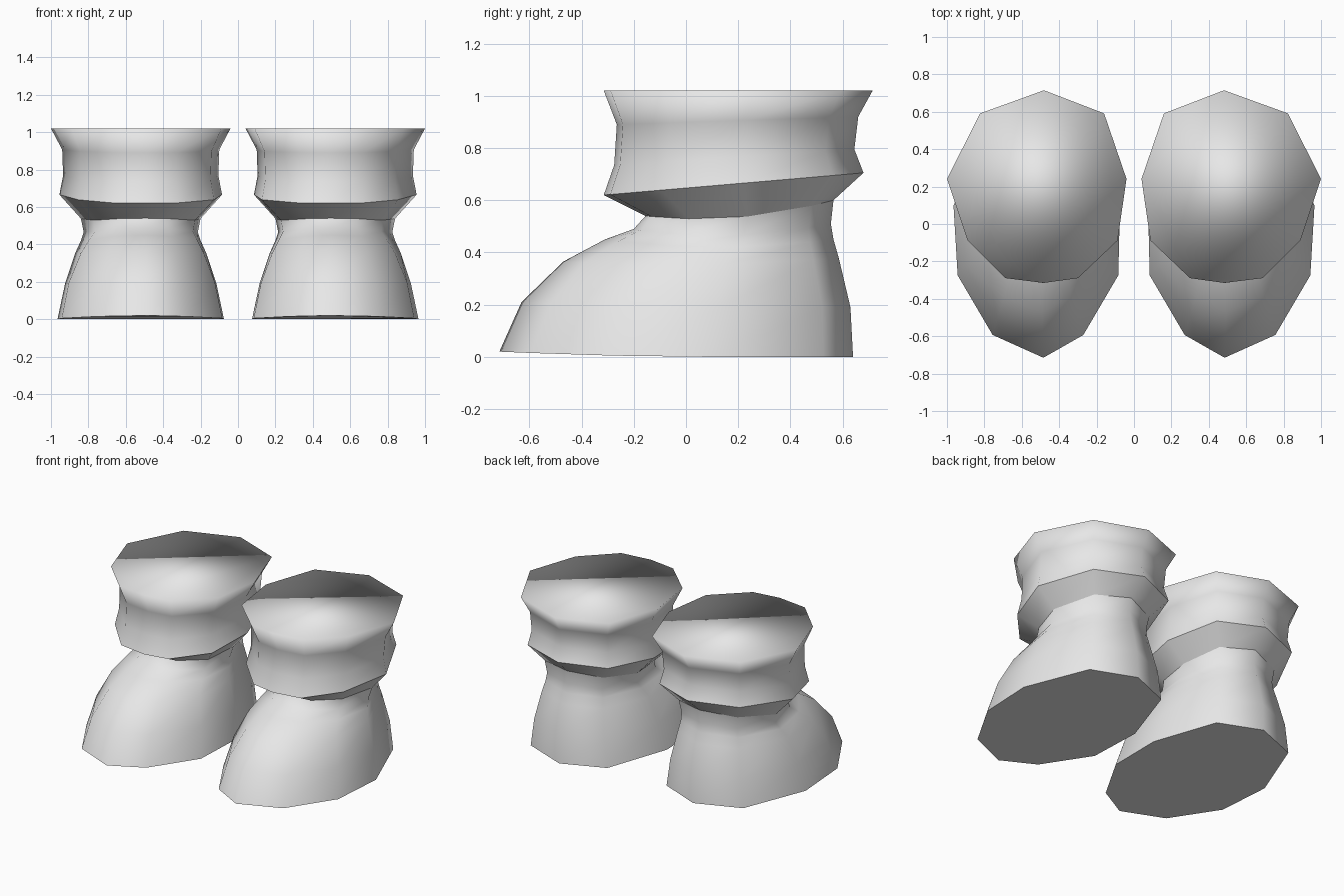
import bpy
import bmesh

cube = bpy.data.objects.get("Cube")
if cube:
    bpy.data.objects.remove(cube, do_unlink=True)

# One plain grey for everything
grey = bpy.data.materials.new("light_grey")
grey.use_nodes = True
grey.diffuse_color = (0.8, 0.8, 0.8, 1)
grey.node_tree.nodes["Principled BSDF"].inputs["Base Color"].default_value = (0.8, 0.8, 0.8, 1)

# Ten-sided outlines, unit size, from the front round the outer side
CUFF = [(-.08, -1), (.35, -.95), (.77, -.56), (1, .08), (.63, .76),
        (-.08, 1), (-.75, .76), (-1, .08), (-.9, -.56), (-.46, -.95)]
SOLE = [(-.08, -1), (.53, -.82), (.95, -.35), (1, .2), (.62, .83),
        (-.04, 1), (-.67, .83), (-1, .2), (-.98, -.35), (-.56, -.82)]

# Rings: half width, front y, front z, back y, back z, dip at the sides, sole blend
NECK = (.32, -.155, .54, .565, .60, .035, .1)
CUFF_RINGS = [
    (.48, -.315, 1.02, .715, 1.02, 0, 0),
    (.42, -.265, .89, .66, .92, 0, 0),
    (.415, -.275, .735, .645, .795, 0, 0),
    (.435, -.315, .62, .68, .705, 0, 0),
    NECK,
]
FOOT_RINGS = [
    NECK,
    (.305, -.2, .49, .555, .51, .035, .2),
    (.32, -.31, .45, .565, .45, .03, .5),
    (.35, -.47, .365, .585, .38, .02, .8),
    (.405, -.63, .21, .63, .19, .01, 1),
    (.445, -.715, .02, .64, 0, .01, 1),
]


def ring_points(ring, side):
    half, y0, z0, y1, z1, dip, blend = ring
    for (cx, cy), (sx, sy) in zip(CUFF, SOLE):
        u = cx + (sx - cx) * blend
        v = cy + (sy - cy) * blend
        t = (v + 1) / 2
        z = z0 + (z1 - z0) * t - dip * (1 - v * v)
        yield side * (.52 + half * u), y0 + (y1 - y0) * t, max(z, 0)


def loft(name, rings, side, cap, sharp):
    """Skin the rings, close one end and crease the chosen rings."""
    bm = bmesh.new()
    loops = [[bm.verts.new(p) for p in ring_points(r, side)] for r in rings]
    n = len(CUFF)
    for a, b in zip(loops, loops[1:]):
        for i in range(n):
            j = (i + 1) % n
            face = (a[j], a[i], b[i], b[j])
            bm.faces.new(face if side > 0 else face[::-1])
    end = loops[cap]
    upward = (cap == 0) == (side > 0)
    bm.faces.new(end if upward else end[::-1])
    for f in bm.faces:
        f.smooth = True
    for k in sharp:
        for i in range(n):
            bm.edges.get((loops[k][i], loops[k][(i + 1) % n])).smooth = False
    mesh = bpy.data.meshes.new(name)
    bm.normal_update()
    bm.to_mesh(mesh)
    bm.free()
    mesh.materials.append(grey)
    bpy.context.collection.objects.link(bpy.data.objects.new(name, mesh))


# A flared cuff over a foot, mirrored for each side
for label, side in (("left", 1), ("right", -1)):
    loft(label + "_boot_cuff", CUFF_RINGS, side, 0, [3])
    loft(label + "_boot_foot", FOOT_RINGS, side, -1, [5])
